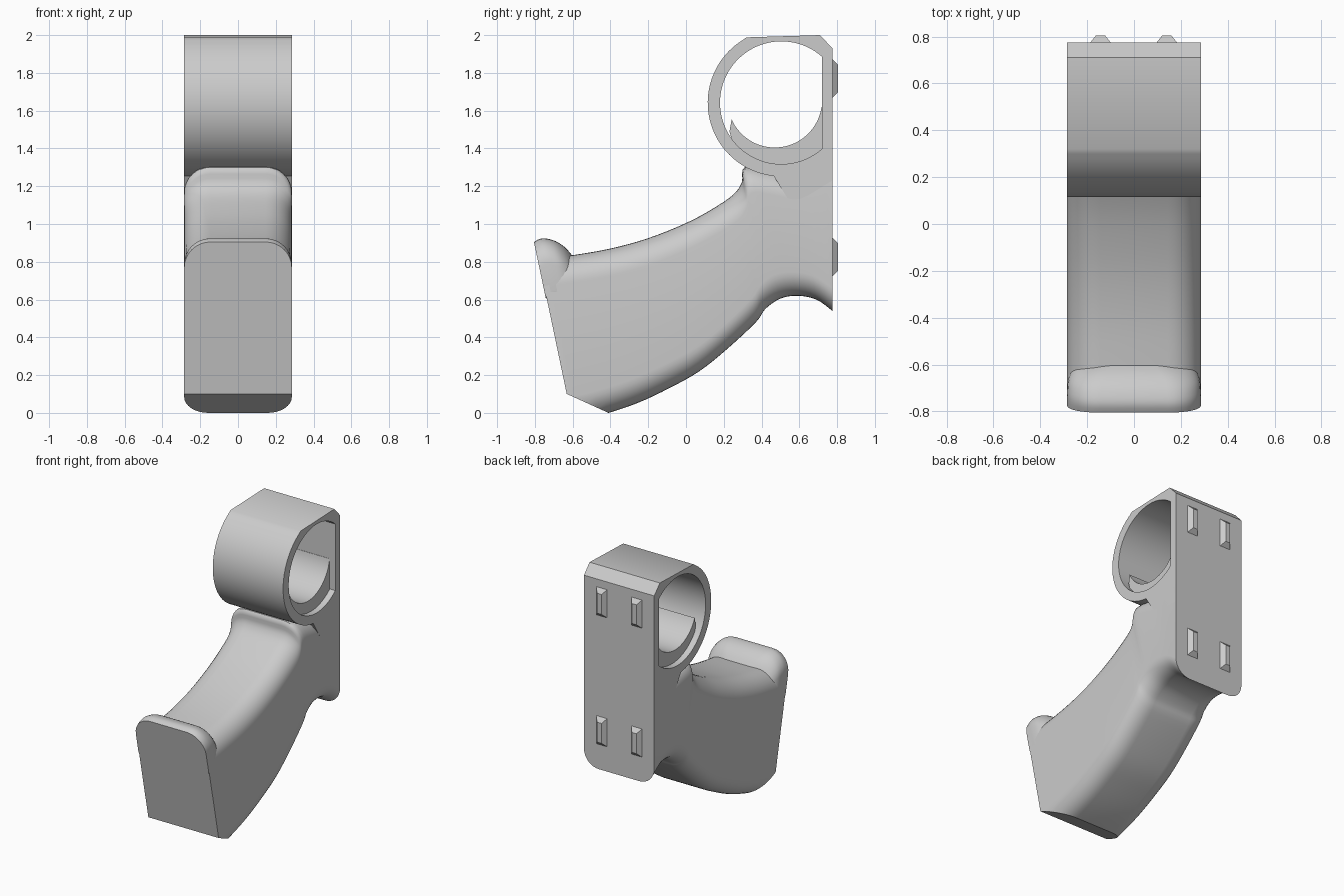
import bpy, bmesh, math
from mathutils import Vector

cube = bpy.data.objects.get("Cube")
if cube:
    bpy.data.objects.remove(cube, do_unlink=True)

HALF = 0.285
RING_Y, RING_Z = 0.505, 1.642

grey = bpy.data.materials.new("light_grey")
grey.use_nodes = True
grey.diffuse_color = (0.6, 0.6, 0.6, 1)
grey.node_tree.nodes["Principled BSDF"].inputs["Base Color"].default_value = (0.6, 0.6, 0.6, 1)


def finish(bm, name, angle=35):
    bmesh.ops.recalc_face_normals(bm, faces=bm.faces)
    mesh = bpy.data.meshes.new(name)
    bm.to_mesh(mesh)
    bm.free()
    mesh.materials.append(grey)
    obj = bpy.data.objects.new(name, mesh)
    bpy.context.collection.objects.link(obj)
    bpy.ops.object.select_all(action='DESELECT')
    obj.select_set(True)
    bpy.context.view_layer.objects.active = obj
    bpy.ops.object.shade_smooth_by_angle(angle=math.radians(angle))
    return obj


def arc(cy, cz, r, start, end, steps):
    angles = [math.radians(start + (end - start) * i / steps) for i in range(steps + 1)]
    return [(cy + r * math.cos(a), cz + r * math.sin(a)) for a in angles]


def extrude_profile(name, loops, half):
    """Fill side-view loops (holes allowed) and extrude them across x."""
    bm = bmesh.new()
    for loop in loops:
        vs = [bm.verts.new((-half, y, z)) for y, z in loop]
        for a, b in zip(vs, vs[1:] + vs[:1]):
            bm.edges.new((a, b))
    bmesh.ops.triangle_fill(bm, edges=bm.edges[:], use_beauty=True)
    out = bmesh.ops.extrude_face_region(bm, geom=bm.faces[:], use_keep_orig=True)
    moved = [g for g in out["geom"] if isinstance(g, bmesh.types.BMVert)]
    bmesh.ops.translate(bm, verts=moved, vec=(2 * half, 0, 0))
    return finish(bm, name)


def smooth_stations(stations, sub):
    """Catmull-Rom interpolation of the station values."""
    pts = [Vector(s) for s in stations]
    result = []
    for i in range(len(pts) - 1):
        p0, p1, p2, p3 = pts[max(i - 1, 0)], pts[i], pts[i + 1], pts[min(i + 2, len(pts) - 1)]
        for k in range(sub):
            t = k / sub
            result.append(0.5 * (2 * p1 + (p2 - p0) * t + (2 * p0 - 5 * p1 + 4 * p2 - p3) * t * t
                                 + (3 * p1 - p0 - 3 * p2 + p3) * t ** 3))
    return result + [pts[-1]]


def loft(stations, sub=4, steps=8):
    """Loft rounded rectangles; station = top y, z, bottom y, z, half width, top and bottom radius."""
    bm = bmesh.new()
    rings = []
    for ty, tz, by, bz, w, rt, rb in smooth_stations(stations, sub):
        top, bottom = Vector((0, ty, tz)), Vector((0, by, bz))
        down = (bottom - top).normalized()
        right = []
        for base, r, sign in ((top, rt, 1), (bottom, rb, -1)):
            corner = []
            for k in range(steps + 1):
                a = math.pi / 2 * k / steps
                p = base + down * sign * r * (1 - math.cos(a))
                p.x = w - r + r * math.sin(a)
                corner.append(p)
            right += corner if sign > 0 else corner[::-1]
        left = [Vector((-p.x, p.y, p.z)) for p in reversed(right)]
        rings.append([bm.verts.new(p) for p in right + left])
    for a, b in zip(rings, rings[1:]):
        n = len(a)
        for i in range(n):
            j = (i + 1) % n
            bm.faces.new((a[i], a[j], b[j], b[i]))
    bm.faces.new(rings[0])
    bm.faces.new(rings[-1])
    return bm


# Curved arm with rounded upper and lower edges, running into the back plate
spine = [
    (-0.78, 0.81, -0.6, -0.05), (-0.6, 0.835, -0.41, 0.0), (-0.4, 0.87, -0.25, 0.055),
    (-0.2, 0.925, -0.09, 0.13), (0, 1.005, 0.07, 0.22), (0.14, 1.08, 0.22, 0.34),
    (0.25, 1.155, 0.37, 0.48), (0.295, 1.22, 0.42, 0.55), (0.31, 1.3, 0.5, 0.605),
    (0.44, 1.29, 0.59, 0.62), (0.58, 1.27, 0.69, 0.6),
]
bm = loft([s + (HALF, 0.14, 0.13) for s in spine] + [(0.775, 1.24, 0.775, 0.54, HALF, 0.01, 0.12)])
# Flat cut under the front tip
cut = bmesh.ops.bisect_plane(bm, geom=bm.verts[:] + bm.edges[:] + bm.faces[:], dist=1e-5,
                             plane_co=(0, -0.63, 0.1), plane_no=(0, -0.414, -0.91), clear_outer=True)
rim = [g for g in cut["geom_cut"] if isinstance(g, bmesh.types.BMEdge)]
bmesh.ops.holes_fill(bm, edges=rim, sides=0)
finish(bm, "arm")

# Rounded stop lip at the front end of the arm
lip = []
for y, z, w in ((-0.805, 0.905, HALF), (-0.775, 0.921, HALF), (-0.74, 0.923, HALF),
                (-0.69, 0.909, 0.279), (-0.64, 0.876, 0.255), (-0.6, 0.83, 0.215)):
    lip.append((y, z, y + 0.063, z - 0.3, w, 0.14, 0.02))
finish(loft(lip, sub=3), "stop_lip")

# Clamp ring with flat top, chamfered rear corner and D-shaped hole
outer = [(0.775, 1.93), (0.71, 2.0), (0.32, 1.988)]
outer += arc(RING_Y, RING_Z, 0.39, 122, 264, 40) + [(0.56, 1.1), (0.775, 1.1)]
hole = arc(RING_Y, RING_Z, 0.325, 48.6, 311.4, 56)
extrude_profile("clamp_ring", [outer, hole], HALF)

# Crescent cradle set back inside the hole
crescent = arc(0.47, 1.655, 0.25, 204, 352, 32) + [(0.73, 1.62), (0.73, 1.39)]
crescent += arc(RING_Y, RING_Z, 0.33, 312, 218, 24) + [(0.23, 1.49)]
extrude_profile("cradle", [crescent], 0.24)

# Four tapered pegs on the back
for x, side in ((-0.143, "right"), (0.14, "left")):
    for z, level in ((1.77, "upper"), (0.825, "lower")):
        bm = bmesh.new()
        rows = []
        for y, w, h in ((0.765, 0.045, 0.105), (0.775, 0.043, 0.103), (0.805, 0.019, 0.073)):
            rows.append([bm.verts.new((x + sx * w, y, z + sz * h))
                         for sx, sz in ((-1, -1), (1, -1), (1, 1), (-1, 1))])
        for a, b in zip(rows, rows[1:]):
            for i in range(4):
                bm.faces.new((a[i], a[i - 1], b[i - 1], b[i]))
        bm.faces.new(rows[0])
        bm.faces.new(rows[-1])
        finish(bm, f"{level}_{side}_peg", 20)
